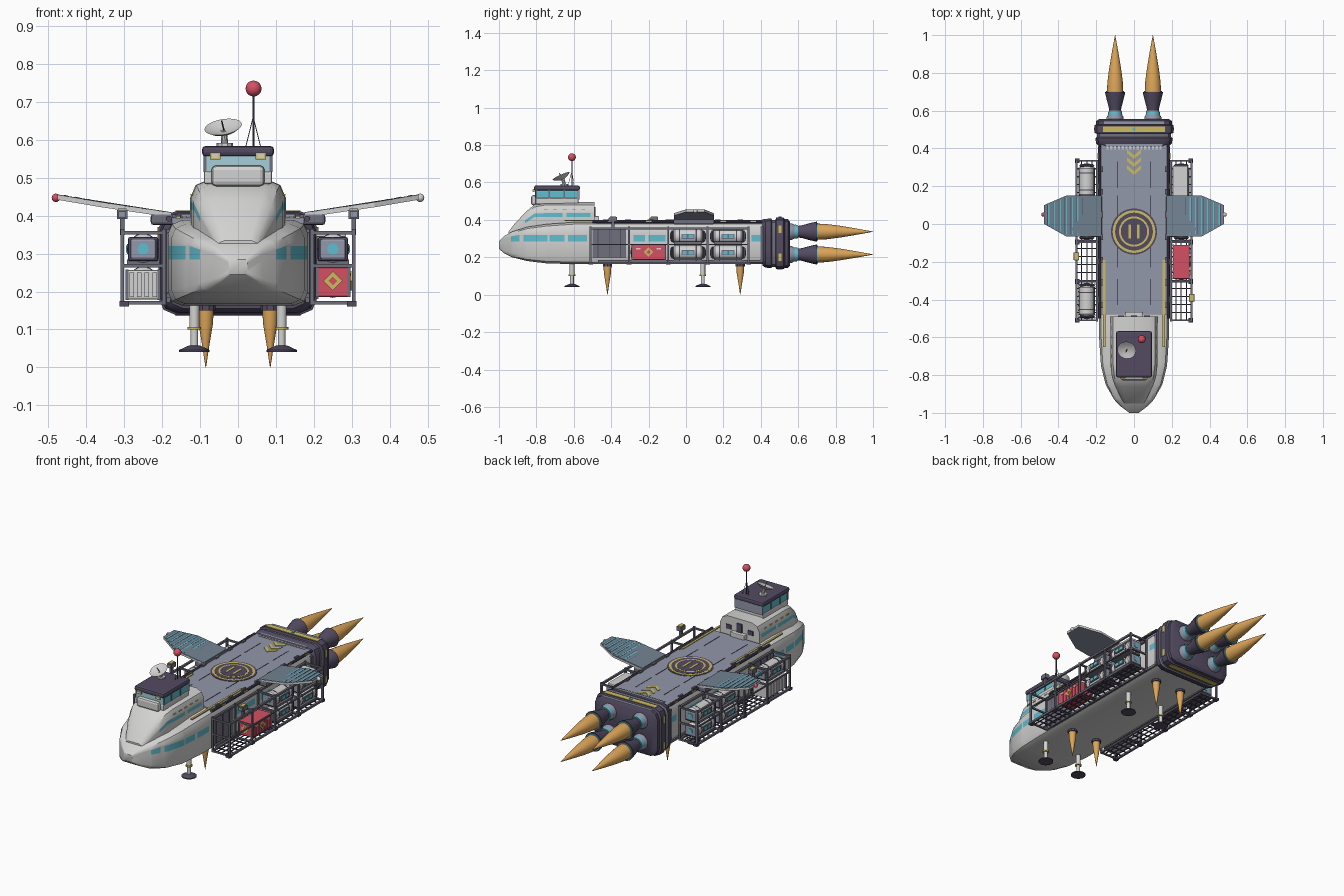
import bpy, bmesh, math
from mathutils import Vector, Matrix

if "Cube" in bpy.data.objects:
    bpy.data.objects.remove(bpy.data.objects["Cube"])

def material(name, *rgb):
    m = bpy.data.materials.new(name)
    m.use_nodes = True
    m.diffuse_color = (*rgb, 1)
    m.node_tree.nodes["Principled BSDF"].inputs["Base Color"].default_value = (*rgb, 1)
    return m

WHITE = material("hull white", .65, .65, .645)
DECK = material("deck blue grey", .29, .315, .4)
DARK = material("dark purple", .085, .07, .12)
SLATE = material("slate grey", .16, .16, .205)
CYAN = material("window cyan", .12, .51, .62)
GLASS = material("pale glass", .38, .62, .7)
FLAME = material("flame orange", .72, .38, .1)
RED = material("cargo red", .67, .08, .125)
YELLOW = material("marking yellow", .61, .5, .12)
WING = material("wing blue grey", .17, .23, .29)

def finish(bm, name, mats, smooth=False):
    bmesh.ops.recalc_face_normals(bm, faces=bm.faces[:])
    me = bpy.data.meshes.new(name)
    bm.to_mesh(me)
    bm.free()
    for m in mats:
        me.materials.append(m)
    ob = bpy.data.objects.new(name, me)
    bpy.context.collection.objects.link(ob)
    if smooth:
        bpy.ops.object.select_all(action="DESELECT")
        ob.select_set(True)
        bpy.context.view_layer.objects.active = ob
        bpy.ops.object.shade_smooth_by_angle(angle=math.radians(35))
    return ob

def boxes(name, mat, items, bevel=0):
    """One object made of boxes given as (centre, size)."""
    bm = bmesh.new()
    for c, s in items:
        bmesh.ops.create_cube(bm, size=1, matrix=Matrix.Translation(c) @ Matrix.Diagonal((*s, 1)))
    ob = finish(bm, name, [mat])
    if bevel:
        mod = ob.modifiers.new("bevel", "BEVEL")
        mod.width, mod.segments = bevel, 2
    return ob

def box(name, mat, c, s, bevel=0):
    return boxes(name, mat, [(c, s)], bevel)

def turned(name, mat, start, axis, profile, n=20):
    """Solid of revolution: profile is (distance along axis, radius)."""
    bm = bmesh.new()
    rot = Vector(axis).to_track_quat("Z", "Y")
    rings = [[bm.verts.new(Vector(start) + rot @ Vector((r * math.cos(a), r * math.sin(a), d)))
              for a in (math.tau * i / n for i in range(n))] for d, r in profile]
    for p, q in zip(rings, rings[1:]):
        for i in range(n):
            bm.faces.new((p[i], p[i - 1], q[i - 1], q[i]))
    bm.faces.new(rings[0])
    bm.faces.new(rings[-1])
    finish(bm, name, [mat], True)

def rod(name, mat, p, q, r, n=10):
    d = Vector(q) - Vector(p)
    turned(name, mat, p, d, [(0, r), (d.length, r)], n)

def ball(name, mat, c, r):
    turned(name, mat, c, (0, 0, 1), [(-r * math.cos(a), r * math.sin(a)) for a in (.02 + .31 * i for i in range(11))])

def plate(name, mats, pts, height, thick):
    """Flat polygon whose height follows x; the second material colours its rim."""
    bm = bmesh.new()
    low, top = [[bm.verts.new((x, y, height(x) + t)) for x, y in pts] for t in (0, thick)]
    bm.faces.new(low)
    bm.faces.new(top)
    for i in range(len(pts)):
        bm.faces.new((low[i - 1], low[i], top[i], top[i - 1])).material_index = len(mats) - 1
    finish(bm, name, mats)

def shell(name, mats, table, ys, corner, band, rule):
    """Loft rounded sections; table rows are (y, half width, bottom, top)."""
    bm, rings = bmesh.new(), []
    for y in ys:
        i = next((k for k in range(len(table) - 2) if y <= table[k + 1][0]), len(table) - 2)
        p, q = table[i], table[i + 1]
        w, z0, z1 = [a + (b - a) * (y - p[0]) / (q[0] - p[0]) for a, b in zip(p[1:], q[1:])]
        c = corner * w
        a, b = min(band[0], z1 - c - .02), min(band[1], z1 - c - .004)
        side = [(w - c, z0), (w - .3 * c, z0 + .3 * c), (w, z0 + c), (w, a), (w, b),
                (w, z1 - c), (w - .3 * c, z1 - .3 * c), (w - c, z1)]
        rings.append([bm.verts.new((x, y, z)) for x, z in side + [(-x, z) for x, z in reversed(side)]])
    for p, q, y0, y1 in zip(rings, rings[1:], ys, ys[1:]):
        for k in range(16):
            f = bm.faces.new((p[k], p[k - 15], q[k - 15], q[k]))
            f.material_index = rule((y0 + y1) / 2, k in (3, 11))
    bm.faces.new(rings[0])
    bm.faces.new(rings[-1])
    finish(bm, name, mats, True)

# Hull with a wrapped window band
panes = [(-.935, -.89), (-.87, -.74), (-.73, -.65), (-.63, -.53), (-.28, -.22), (-.2, -.11), (-.06, .03), (.14, .26), (.35, .4)]
hull = [(-1, .025, .245, .285), (-.97, .065, .22, .315), (-.93, .105, .2, .337), (-.85, .15, .18, .362),
        (-.75, .175, .168, .377), (-.6, .185, .163, .388), (.42, .185, .163, .388)]
stations = sorted({r[0] for r in hull} | {y for p in panes for y in p})
shell("hull", [WHITE, CYAN], hull, stations, .2, (.285, .32), lambda y, band: int(band and any(a < y < b for a, b in panes)))
# Bridge rising from the bow
bridge = [(-.95, .055, .25, .335), (-.92, .07, .25, .375), (-.86, .1, .25, .44), (-.81, .117, .25, .482),
          (-.75, .124, .25, .494), (-.49, .126, .25, .495)]
shell("bridge", [WHITE, CYAN], bridge, [r[0] for r in bridge[:-1]] + [-.66, -.64, -.51, -.49], .38, (.415, .436),
      lambda y, band: int(band and -.85 < y < -.51 and not -.66 < y < -.64))
boxes("bridge_trim", YELLOW, [((s * .122, -.75 + .05 * i, .455), (.006, .02, .005)) for s in (1, -1) for i in range(5)])
boxes("bridge_rear_windows", DARK, [((x, -.489, .435), (.032, .008, h)) for x, h in ((-.07, .025), (0, .07), (.07, .025))])
box("bridge_rear_step", WHITE, (0, -.48, .405), (.09, .03, .03), .004)
# Control cabin
box("cabin_base", WHITE, (0, -.69, .5), (.18, .23, .034), .006)
box("cabin_windows", CYAN, (0, -.69, .535), (.176, .23, .05), .008)
box("cabin_windscreen", GLASS, (0, -.803, .537), (.165, .008, .04))
box("cabin_rear_wall", DECK, (0, -.576, .535), (.18, .014, .05))
box("cabin_roof", DARK, (0, -.69, .57), (.19, .245, .028), .01)
box("cabin_hood", WHITE, (0, -.813, .505), (.14, .03, .055), .012)
boxes("cabin_lamps", YELLOW, [((s * .06, -.814, .557), (.028, .008, .018)) for s in (1, -1)])
boxes("cabin_lamp_glass", WHITE, [((s * .06, -.817, .557), (.018, .006, .011)) for s in (1, -1)])
boxes("cabin_pillars", SLATE, [((s * .087, y, .537), (.008, .008, .045)) for s in (1, -1) for y in (-.8, -.73, -.65)])
# Antenna and dish
rod("antenna_mast", DARK, (.041, -.61, .58), (.041, -.61, .73), .003)
for dx, dy in ((.02, .012), (-.02, .012), (0, -.022)):
    rod("antenna_stay", SLATE, (.04 + dx, -.61 + dy, .58), (.04, -.61, .66), .0012, 5)
ball("antenna_ball", RED, (.041, -.61, .735), .021)
rod("dish_foot", WHITE, (-.035, -.65, .58), (-.035, -.65, .592), .022)
rod("dish_stem", WHITE, (-.035, -.65, .585), (-.037, -.66, .625), .009)
turned("dish", WHITE, (-.036, -.66, .616), (-.15, -.4, .88), [(0, .012), (.01, .036), (.02, .05), (.012, .03), (.008, .01)])
rod("dish_feed", DARK, (-.036, -.66, .62), (-.043, -.678, .65), .002)
# Deck, rails and markings
box("deck", DECK, (0, -.03, .386), (.35, .9, .018), .004)
boxes("deck_rear_teeth", WHITE, [((-.14 + .02 * i, .402, .396), (.012, .014, .006)) for i in range(15)])
for s in (1, -1):
    rod("deck_rail", DARK, (s * .182, -.5, .392), (s * .182, .41, .392), .008)
    box("deck_edge_line", YELLOW, (s * .158, -.42, .396), (.012, .46, .006))
    boxes("deck_seams", DARK, [((s * .088, y, .395), (.004, .14, .003)) for y in (-.36, -.16, .08, .26)])
    boxes("deck_cleats", SLATE, [((s * .169, -.43 + .12 * i, .397), (.01, .03, .012)) for i in range(7)])
    boxes("rail_marks", YELLOW, [((s * .19, y, .392), (.004, .03, .008)) for y in (-.4, -.2, .2, .36)])
for i, (r, m) in enumerate(((.122, DARK), (.113, YELLOW), (.1, DARK), (.08, YELLOW), (.07, DARK))):
    rod("landing_pad_ring", m, (0, -.04, .39), (0, -.04, .397 + .001 * i), r, 40)
boxes("landing_pad_bars", YELLOW, [((s * .022, -.04, .402), (.012, .075, .002)) for s in (1, -1)])
for y in (.26, .302, .344):
    plate("chevron", [YELLOW], [(0, y), (.036, y + .03), (.036, y + .05), (0, y + .02), (-.036, y + .05), (-.036, y + .03)],
          lambda x: .394, .004)
# Wings with a pale rim and striped upper skin
outline = [(.175, .15), (.36, .15), (.476, .1), (.476, 0), (.36, -.065), (.175, -.065)]
rise = lambda x: .395 + max(0, abs(x) - .2) * .17
for s, tip in ((1, WHITE), (-1, RED)):
    plate("wing", [DECK, WHITE], [(s * x, y) for x, y in outline], rise, .012)
    plate("wing_skin", [WING], [(s * x, y * .98) for x, y in outline], lambda x: rise(x) + .011, .003)
    for i in range(9):
        x = .2 + .031 * i
        cut = max(0, x - .36) / .116
        y0, y1 = -.055 + .065 * cut, .14 - .05 * cut
        for mat, a, b in ((CYAN, x, x + .008), (DARK, x + .008, x + .012)):
            plate("wing_stripe", [mat], [(s * a, y0), (s * b, y0), (s * b, y1), (s * a, y1)], lambda v: rise(v) + .012, .004)
    box("wing_root", SLATE, (s * .2, .042, .39), (.06, .22, .03), .008)
    ball("wing_tip_lamp", tip, (s * .48, .05, .447), .011)
# Cargo racks
posts = [-.51, -.305, -.095, .115, .335]
mid, length = (posts[0] + posts[-1]) / 2, posts[-1] - posts[0]
for s, y in ((1, -.39), (-1, -.17)):
    bars = [((s * x, p, .265), (.01, .01, .2)) for x in (.195, .305) for p in posts]
    bars += [((s * x, mid, z), (.011, length, .011)) for x in (.195, .305) for z in (.17, .355)]
    bars += [((s * .25, p, z), (.12, .009, .009)) for p in posts for z in (.17, .268, .355)]
    boxes("rack_frame", SLATE, bars + [((s * .305, mid, .268), (.007, length, .007))])
    boxes("rack_grating", DARK, [((s * (.222 + .028 * i), mid, .172), (.005, length, .005)) for i in range(3)]
          + [((s * .25, posts[0] + length * i / 20, .172), (.11, .006, .005)) for i in range(21)])
    boxes("rack_feet", DARK, [((s * .3, p, .168), (.025, .025, .014)) for p in posts])
    boxes("work_lamp", SLATE, [((s * .305, y, .375), (.012, .016, .04)), ((s * .305, y, .403), (.028, .04, .024))])
    box("work_lamp_glass", DECK, (s * .305, y - .021, .403), (.02, .006, .016))
    box("work_lamp_cap", YELLOW, (s * .305, y, .416), (.022, .034, .006))
    box("hull_door", SLATE, (s * .184, -.41, .275), (.012, .18, .16), .003)
    boxes("door_seams", DARK, [((s * .19, d, .275), (.004, .004, .15)) for d in (-.47, -.41, -.35)])
    boxes("hull_skirt", SLATE, [((s * .183, -.03, .178), (.01, .88, .014)), ((s * .183, .405, .27), (.012, .015, .19))])

def tank(x, y, z):
    box("tank_cradle", SLATE, (x, y, z - .034), (.085, .15, .012))
    turned("tank", WHITE, (x, y - .082, z), (0, 1, 0), [(0, .03), (.012, .04), (.152, .04), (.164, .03)], 16)
    for d in (-.045, .045):
        rod("tank_band", DARK, (x, y + d - .003, z), (x, y + d + .003, z), .0415, 16)
    for d in (-1, 1):
        box("tank_end_frame", DARK, (x, y + d * .083, z), (.08, .012, .064), .006)
        box("tank_end_plate", DECK, (x, y + d * .088, z), (.068, .01, .052), .006)
        rod("tank_valve", CYAN, (x, y + d * .088, z), (x, y + d * .096, z), .015, 16)
    out = x + math.copysign(.039, x)
    box("tank_panel", SLATE, (out, y, z), (.008, .07, .026))
    boxes("tank_gauge", CYAN, [((out, y + d, z), (.012, .026, .018)) for d in (-.017, .017)])

def container(mat, x, y, z):
    box("container", mat, (x, y, z), (.088, .18, .078), .005)
    boxes("container_corners", SLATE, [((x + i * .042, y + j * .088, z), (.008, .008, .08)) for i in (1, -1) for j in (1, -1)])
    boxes("container_ribs", mat, [((x, y - .075 + .025 * i, z), (.094, .008, .07)) for i in range(7)])

def hazard_sign(mat, at, size, axis):
    s = [size] * 3
    s[axis] = .006
    sign = box("hazard_sign", mat, (0, 0, 0), s)
    sign.location = at
    sign.rotation_euler[axis] = math.pi / 4

# Rack cargo
bay = [(a + b) / 2 for a, b in zip(posts, posts[1:])]
for x, k in ((.25, 2), (.25, 3), (-.25, 2), (-.25, 3)):
    tank(x, bay[k], .225)
    tank(x, bay[k], .312)
tank(-.25, bay[0], .312)
box("tank_cover", WHITE, (.245, bay[3], .35), (.08, .165, .012), .003)
container(WHITE, -.25, bay[0], .218)
boxes("container_hatch", WHITE, [((-.25 + d, bay[0] - .091, .218), (.012, .006, .065)) for d in (-.03, -.01, .01, .03)])
container(RED, .25, bay[1], .225)
for i, (mat, size) in enumerate(((YELLOW, .036), (RED, .016))):
    hazard_sign(mat, (.25, bay[1] - .092 - .002 * i, .228), size, 1)
    hazard_sign(mat, (.297 + .002 * i, bay[1], .228), size, 0)
boxes("hazard_stripes", WHITE, [((.296, bay[1] + d, .245), (.004, .025, .008)) for d in (-.055, .055)])
# Engine block with banded rim
block = [(.41, .185, .155, .395), (.425, .2, .145, .405), (.455, .205, .142, .408), (.46, .196, .148, .4), (.478, .196, .148, .4),
         (.482, .21, .138, .412), (.522, .21, .138, .412), (.528, .2, .144, .404), (.545, .2, .144, .404), (.555, .185, .155, .39)]
shell("engine_block", [DARK, SLATE], block, [r[0] for r in block], .22, (.24, .3), lambda y, band: int(.455 < y < .48))
boxes("engine_markings", YELLOW, [((0, .502, z), (.33, .03, .006)) for z in (.411, .139)]
      + [((s * .209, .502, z), (.006, .016, .04)) for s in (1, -1) for z in (.2, .35)])
boxes("engine_top_strips", DECK, [((0, .537, .403), (.32, .016, .006)), ((0, .425, .397), (.3, .03, .014))])
rod("engine_beacon", CYAN, (0, .502, .41), (0, .502, .418), .009)
# Main thrusters
for x, z in ((.1, .215), (-.1, .215), (.1, .337), (-.1, .337)):
    for name, mat, profile in (("mount", DECK, [(0, .045), (.015, .045), (.035, .033), (.05, .033)]),
                               ("ring", CYAN, [(.03, .038), (.046, .036)]),
                               ("nozzle", DARK, [(.045, .03), (.07, .034), (.11, .045), (.15, .054)]),
                               ("glow", CYAN, [(.149, .047), (.155, .047)]),
                               ("flame", FLAME, [(.15, .043), (.2, .041), (.27, .032), (.36, .017), (.45, .0008)])):
        turned("thruster_" + name, mat, (x, .55, z), (0, 1, 0), profile)
# Lift jets and landing legs
for x in (1, -1):
    for y in (-.42, .29):
        rod("lift_nozzle", DARK, (x * .085, y, .15), (x * .085, y, .17), .026)
        turned("lift_flame", FLAME, (x * .085, y, .155), (0, 0, -1), [(0, .021), (.04, .019), (.1, .009), (.155, .0008)])
    for y in (-.61, .09):
        for name, mat, profile in (("upper", WHITE, [(.1, .013), (.17, .013)]), ("collar", YELLOW, [(.1, .018), (.107, .018)]),
                                   ("lower", WHITE, [(.055, .01), (.105, .01)]), ("foot", DARK, [(.041, .04), (.046, .04), (.058, .014)])):
            turned("leg_" + name, mat, (x * .115, y, 0), (0, 0, 1), profile)
